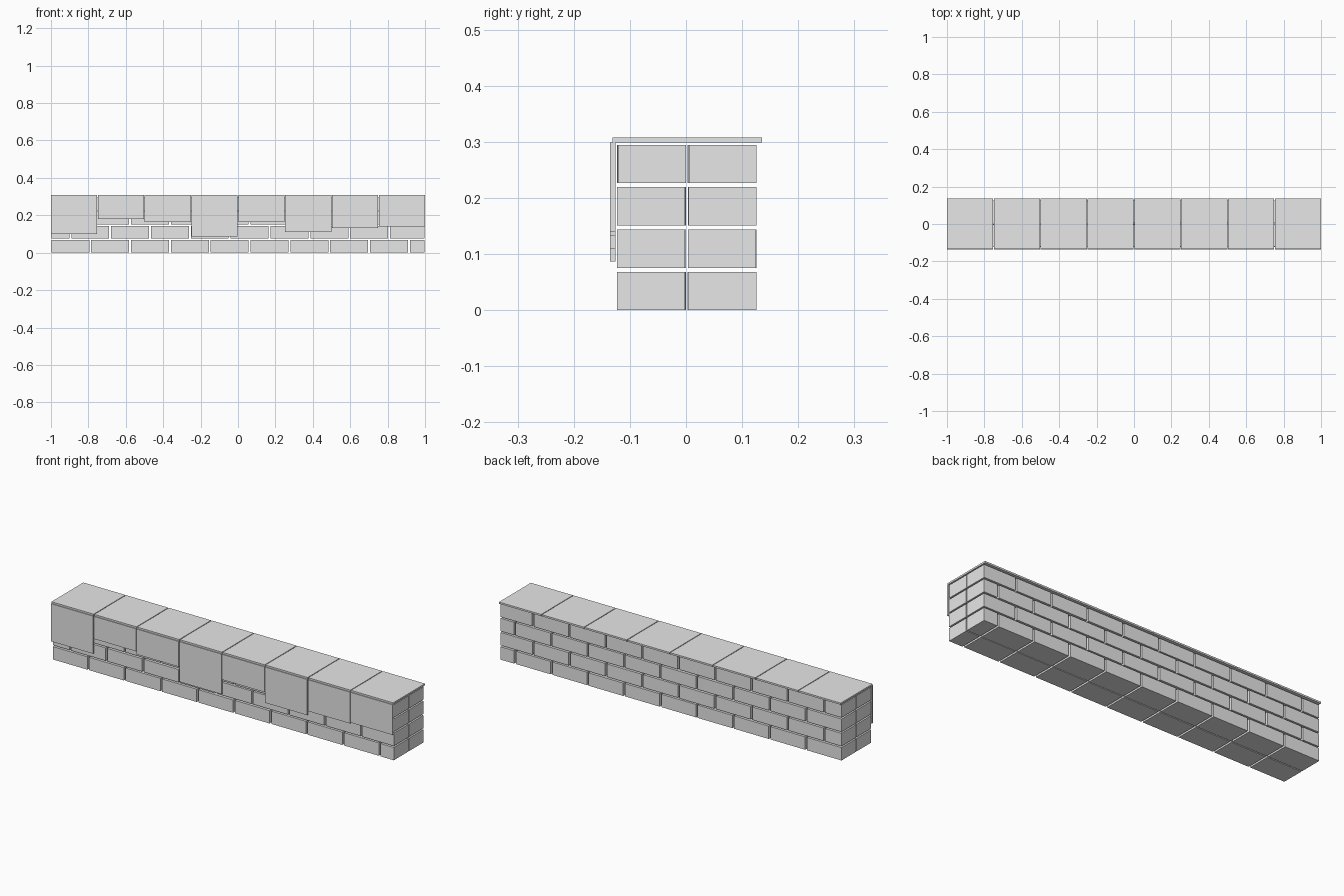
import bpy
import random

random.seed(4)

cube = bpy.data.objects.get("Cube")
if cube:
    bpy.data.objects.remove(cube, do_unlink=True)

# One pale grey stone colour
grey = (0.8, 0.8, 0.8, 1.0)
stone = bpy.data.materials.new("pale_grey_stone")
stone.use_nodes = True
stone.diffuse_color = grey
stone.node_tree.nodes["Principled BSDF"].inputs["Base Color"].default_value = grey


def block(name, x, y, z):
    """Box spanning the given (low, high) range on each axis."""
    spans = (x, y, z)
    bpy.ops.mesh.primitive_cube_add(size=1, location=[(a + b) / 2 for a, b in spans])
    obj = bpy.context.object
    obj.name = name
    obj.scale = [b - a for a, b in spans]
    bpy.ops.object.transform_apply(location=False, rotation=False, scale=True)
    obj.data.materials.append(stone)
    return obj


# Brick wall: two rows deep, four courses in running bond, open joints
END = 0.998
BRICK, PITCH = 0.203, 0.213
COURSE, HEIGHT = 0.0755, 0.068
ROWS = {"front_brick": (-0.122, -0.001), "back_brick": (0.004, 0.125)}

for name, (y0, y1) in ROWS.items():
    for course in range(4):
        z = course * COURSE
        x = -END - (PITCH / 2 if course % 2 else 0)
        while x < END - 0.02:
            dy = random.uniform(-0.001, 0.001)
            block(name, (max(x, -END), min(x + BRICK, END)),
                  (y0 + dy, y1 + dy), (z, z + HEIGHT))
            x += PITCH

# Thin coping slabs, each with a facing slab of uneven drop below it
SLAB = 0.2465
STEP = (2 - SLAB) / 7
face_bottoms = (0.10, 0.18, 0.165, 0.087, 0.165, 0.11, 0.133, 0.139)

for i, bottom in enumerate(face_bottoms):
    x = (-1 + i * STEP, -1 + i * STEP + SLAB)
    block("coping_slab", x, (-0.131, 0.135), (0.299, 0.308))
    block("facing_slab", x, (-0.135, -0.126), (bottom, 0.299))
